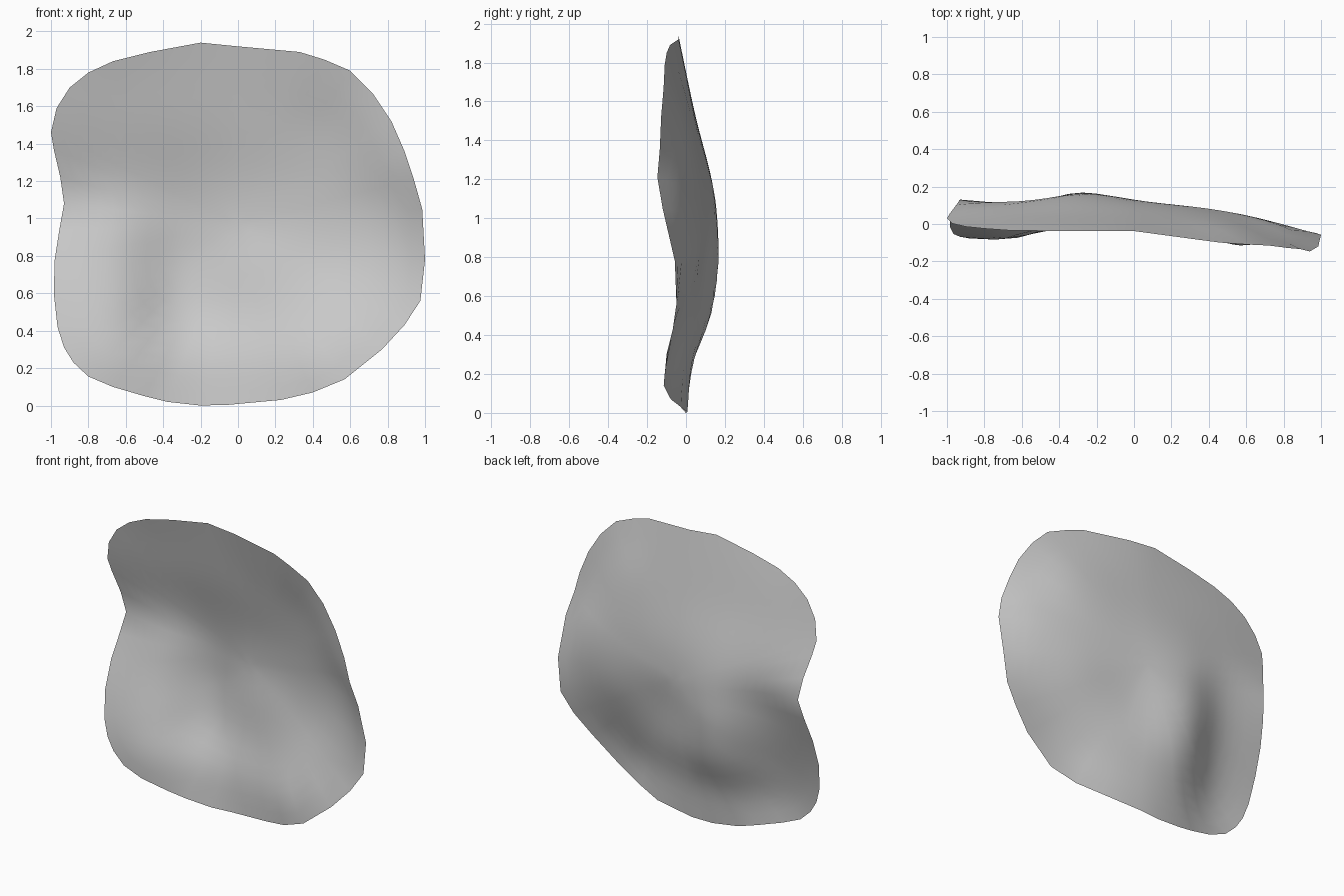
import bpy, bmesh, math

if "Cube" in bpy.data.objects:
    bpy.data.objects.remove(bpy.data.objects["Cube"])

# Front outline (x, z), clockwise from the top
OUTLINE = [(-.2, 1.94), (0, 1.92), (.33, 1.89), (.46, 1.85), (.6, 1.79), (.72, 1.67),
           (.82, 1.52), (.89, 1.36), (.94, 1.21), (.985, 1.05), (1, .78), (.975, .56),
           (.89, .43), (.77, .3), (.57, .14), (.4, .07), (.23, .03), (-.05, .004),
           (-.2, 0), (-.38, .02), (-.5, .05), (-.67, .1), (-.8, .155), (-.88, .23),
           (-.93, .31), (-.965, .42), (-.985, .6), (-.98, .78), (-.955, .94), (-.93, 1.08),
           (-.95, 1.22), (-.985, 1.37), (-1, 1.46), (-.97, 1.59), (-.9, 1.7), (-.8, 1.78),
           (-.67, 1.84), (-.47, 1.89)]

# Depth (y) control grid: one row per height, one column per x
XS = [-1, -.65, -.3, .1, .5, .8, 1]
ZS = [0, .25, .5, .75, .95, 1.1, 1.25, 1.5, 1.75, 1.94]
DEPTH = [(-.06, -.07, -.01, .0, -.10, -.13, -.14),
         (-.07, -.075, .03, .01, -.10, -.11, -.11),
         (-.04, -.02, .125, .06, -.02, -.05, -.055),
         (.03, .05, .165, .09, .05, -.01, -.055),
         (.10, .09, .163, .115, .068, .0, -.085),
         (.135, .12, .15, .11, .055, -.03, -.15),
         (.09, .105, .12, .09, .035, -.075, -.19),
         (.02, .045, .055, .04, -.01, -.12, -.16),
         (-.03, -.01, .0, -.01, -.08, -.14, -.16),
         (-.06, -.06, -.04, -.05, -.13, -.16, -.18)]


def spline(ks, vs, t):
    """Smooth cubic interpolation of values vs at knots ks."""
    t = min(max(t, ks[0]), ks[-1])
    n = len(ks)
    i = max(j for j in range(n - 1) if ks[j] <= t)

    def slope(j):
        a, b = max(j - 1, 0), min(j + 1, n - 1)
        return (vs[b] - vs[a]) / (ks[b] - ks[a])

    h = ks[i + 1] - ks[i]
    u = (t - ks[i]) / h
    return ((2*u**3 - 3*u**2 + 1) * vs[i] + (u**3 - 2*u**2 + u) * h * slope(i)
            + (3*u**2 - 2*u**3) * vs[i + 1] + (u**3 - u**2) * h * slope(i + 1))


def depth(x, z):
    return spline(ZS, [spline(XS, row, x) for row in DEPTH], z)


# Wavy sheet: rings of the outline shrinking towards the middle
RINGS, CX, CZ = 14, 0, .97
bm = bmesh.new()
rings = []
for r in range(RINGS):
    f = 1 - r / RINGS
    rings.append([bm.verts.new((CX + (x - CX) * f, depth(CX + (x - CX) * f, CZ + (z - CZ) * f),
                                CZ + (z - CZ) * f)) for x, z in OUTLINE])
centre = bm.verts.new((CX, depth(CX, CZ), CZ))
n = len(OUTLINE)
for i in range(n):
    j = (i + 1) % n
    for a, b in zip(rings, rings[1:]):
        bm.faces.new((a[j], a[i], b[i], b[j]))
    bm.faces.new((rings[-1][j], rings[-1][i], centre))

mesh = bpy.data.meshes.new("wavy_sheet")
bm.to_mesh(mesh)
bm.free()
sheet = bpy.data.objects.new("wavy_sheet", mesh)
bpy.context.collection.objects.link(sheet)
for p in mesh.polygons:
    p.use_smooth = True
